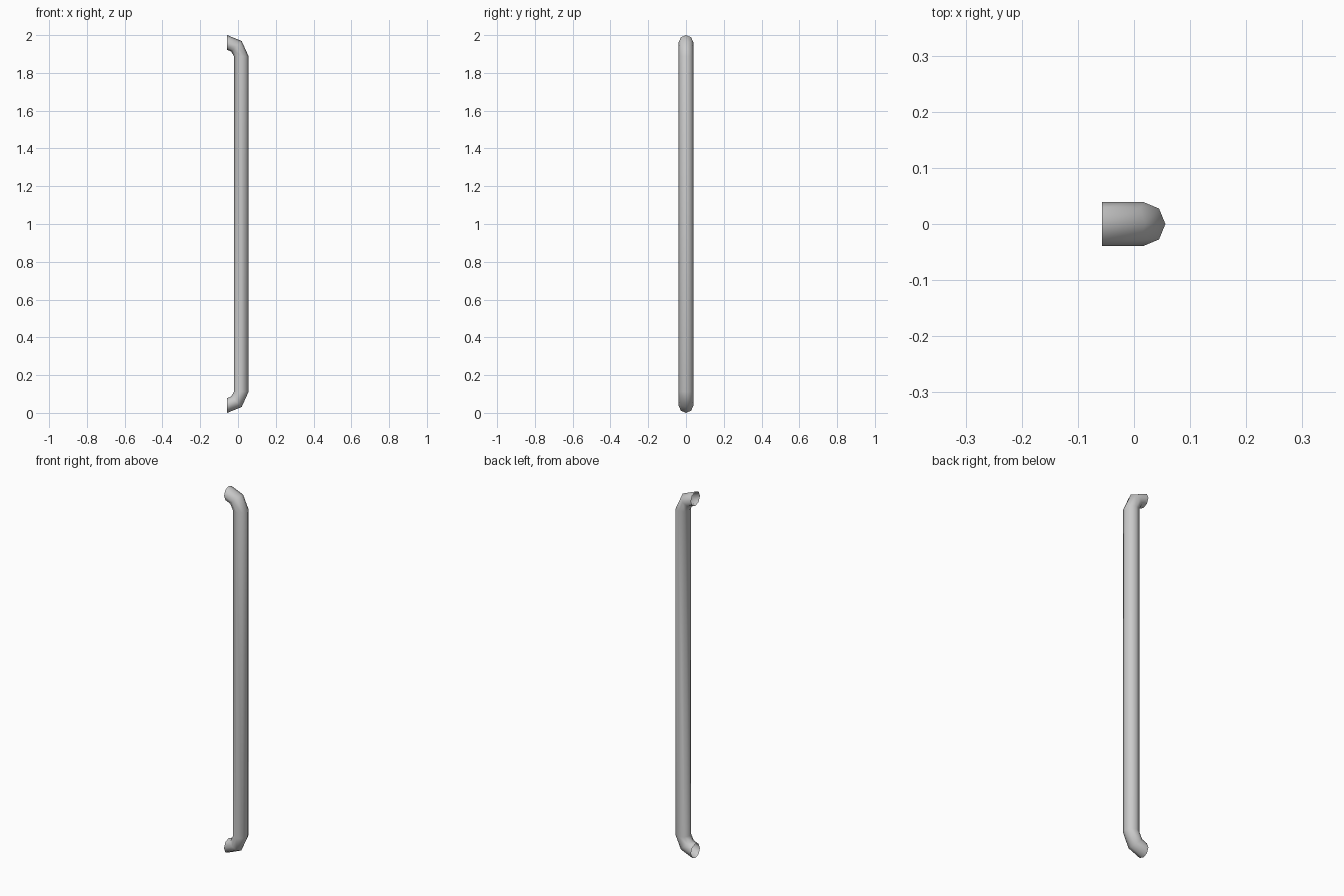
import bpy, bmesh, math

if "Cube" in bpy.data.objects:
    bpy.data.objects.remove(bpy.data.objects["Cube"])

RADIUS = 0.039
SIDES = 8

# Half of the path: (x, z, direction of the outer side in degrees from +x)
upper = [(-0.057, 1.961, 90), (-0.008, 1.941, 45), (0.017, 1.888, 0)]
# Lower half mirrors the upper half
path = upper + [(x, 2.0 - z, -a) for x, z, a in reversed(upper)]

# Sweep an octagonal tube along the path, ends open against the door
bm = bmesh.new()
rings = []
for x, z, a in path:
    a = math.radians(a)
    ring = []
    for i in range(SIDES):
        t = 2 * math.pi * i / SIDES
        out = RADIUS * math.cos(t)
        ring.append(bm.verts.new((x + out * math.cos(a),
                                  RADIUS * math.sin(t),
                                  z + out * math.sin(a))))
    rings.append(ring)
for r0, r1 in zip(rings, rings[1:]):
    for i in range(SIDES):
        j = (i + 1) % SIDES
        bm.faces.new((r0[i], r1[i], r1[j], r0[j]))
for f in bm.faces:
    f.smooth = True
bmesh.ops.recalc_face_normals(bm, faces=bm.faces)

# Make sure the tube's normals point outward
f = max(bm.faces, key=lambda f: f.calc_center_median().x)
if f.normal.x < 0:
    bmesh.ops.reverse_faces(bm, faces=bm.faces)

mesh = bpy.data.meshes.new("pull_handle")
bm.to_mesh(mesh)
bm.free()
handle = bpy.data.objects.new("pull_handle", mesh)
bpy.context.collection.objects.link(handle)
